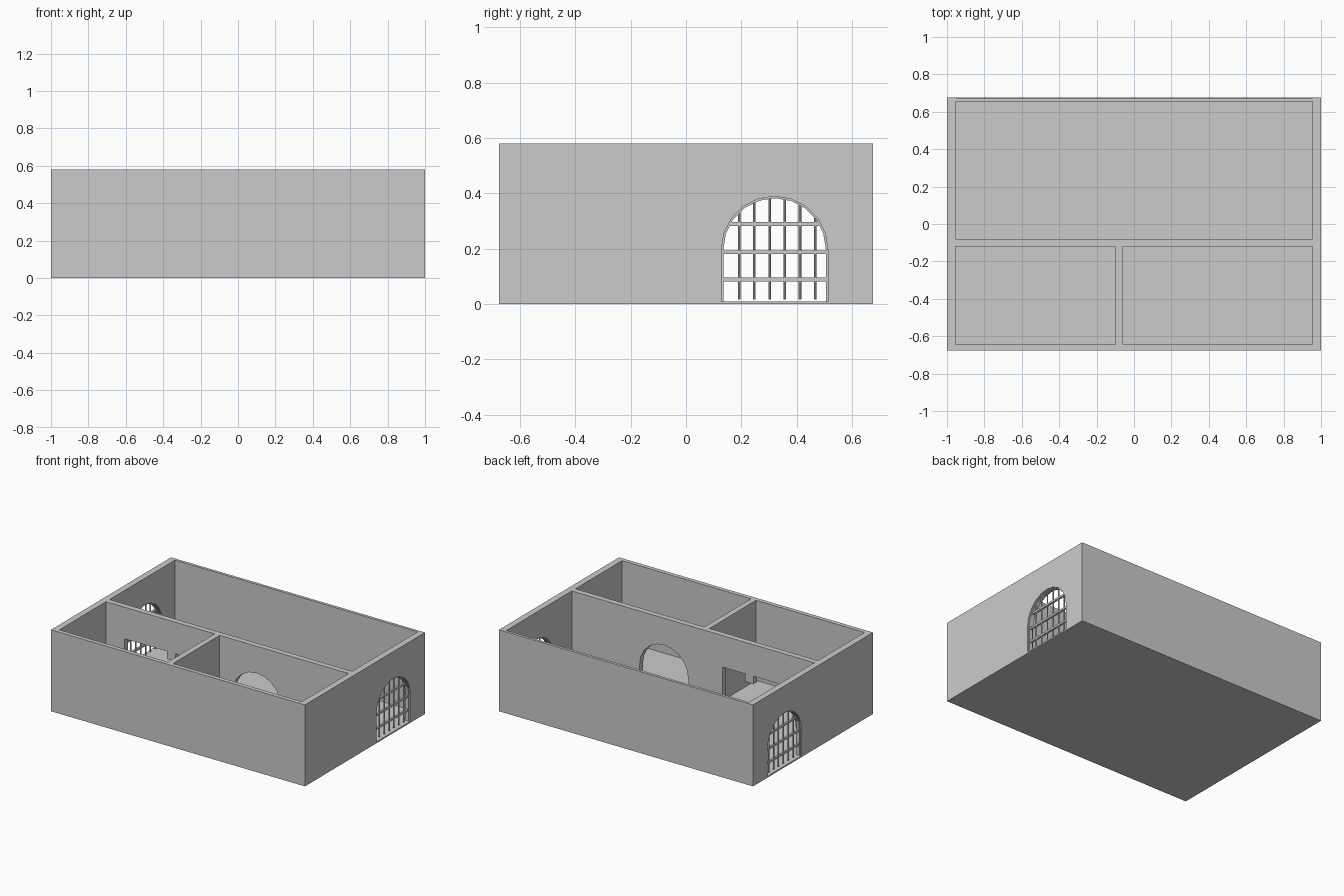
import bpy, bmesh, math
from mathutils import Vector

if "Cube" in bpy.data.objects:
    bpy.data.objects.remove(bpy.data.objects["Cube"])

FLOOR, TOP = 0.01, 0.58
W, D = 1.0, 0.675          # half width, half depth
IN_X = 0.955               # inner face of the end walls
R, SPRING = 0.192, 0.197   # arch radius and spring height
GATE_Y, ARCH_X = 0.32, 0.23


def finish(name, bm):
    bmesh.ops.recalc_face_normals(bm, faces=bm.faces)
    me = bpy.data.meshes.new(name)
    bm.to_mesh(me)
    bm.free()
    ob = bpy.data.objects.new(name, me)
    bpy.context.collection.objects.link(ob)
    return ob


def prism(name, outline, axis, a, b):
    """Extrude a (horizontal, z) outline along x or y from a to b."""
    bm = bmesh.new()
    place = (lambda h, z: (a, h, z)) if axis == 'x' else (lambda h, z: (h, a, z))
    face = bm.faces.new([bm.verts.new(place(h, z)) for h, z in outline])
    new = bmesh.ops.extrude_face_region(bm, geom=[face])['geom']
    step = Vector((b - a, 0, 0)) if axis == 'x' else Vector((0, b - a, 0))
    bmesh.ops.translate(bm, vec=step, verts=[v for v in new if isinstance(v, bmesh.types.BMVert)])
    return finish(name, bm)


def box(name, x0, x1, y0, y1, z0, z1):
    return prism(name, [(x0, z0), (x1, z0), (x1, z1), (x0, z1)], 'y', y0, y1)


def arch(c, r, n=10):
    """Arch outline from the left foot to the right foot."""
    curve = [(c - r * math.cos(math.pi * i / n), SPRING + r * math.sin(math.pi * i / n))
             for i in range(n + 1)]
    return [(c - r, FLOOR)] + curve + [(c + r, FLOOR)]


def wall_outline(lo, hi, *openings):
    pts = [(lo, FLOOR)]
    for o in openings:
        pts += o
    return pts + [(hi, FLOOR), (hi, TOP), (lo, TOP)]


def rod(bm, x, y, z0, z1, r):
    """Upright round bar."""
    v = bmesh.ops.create_cone(bm, cap_ends=True, segments=8, radius1=r, radius2=r,
                              depth=z1 - z0)['verts']
    bmesh.ops.translate(bm, verts=v, vec=(x, y, (z0 + z1) / 2))


# floor and long outer walls
box("floor", -W, W, -D, D, 0, FLOOR)
box("front_wall", -IN_X, IN_X, -D, -0.645, FLOOR, TOP)
box("back_wall", -IN_X, IN_X, 0.655, D, FLOOR, TOP)

# divider with a wide doorway (small hanging block at its head) and an open arch
doorway = [(-0.81, FLOOR), (-0.81, 0.355), (-0.475, 0.355), (-0.475, 0.30),
           (-0.41, 0.30), (-0.41, 0.355), (-0.23, 0.355), (-0.23, FLOOR)]
prism("divider_wall", wall_outline(-IN_X, IN_X, doorway, arch(ARCH_X, R)), 'y', -0.12, -0.08)

# wall between the two front rooms
box("room_partition", -0.10, -0.06, -0.645, -0.12, FLOOR, TOP)

for side, s in (("left", -1), ("right", 1)):
    # end wall with arched gateway
    prism(side + "_end_wall", wall_outline(-D, D, arch(GATE_Y, R)), 'x', s * IN_X, s * W)

    # thin arched lining
    ring = arch(GATE_Y, R) + arch(GATE_Y, R - 0.007)[::-1]
    prism(side + "_gate_frame", ring, 'x', s * 0.965, s * 0.99)

    # upright bars
    bm = bmesh.new()
    for i in range(6):
        y = 0.192 + 0.055 * i
        top = SPRING + math.sqrt(R ** 2 - (y - GATE_Y) ** 2) - 0.004
        rod(bm, s * 0.978, y, 0.016, top, 0.0048)
    finish(side + "_gate_bars", bm)

    # horizontal rails
    for i, z in enumerate((0.089, 0.187, 0.289)):
        half = R if z < SPRING else math.sqrt(R ** 2 - (z - SPRING) ** 2)
        half -= 0.003
        box(f"{side}_gate_rail_{i + 1}", s * 0.978 - 0.007, s * 0.978 + 0.007,
            GATE_Y - half, GATE_Y + half, z - 0.007, z + 0.007)
